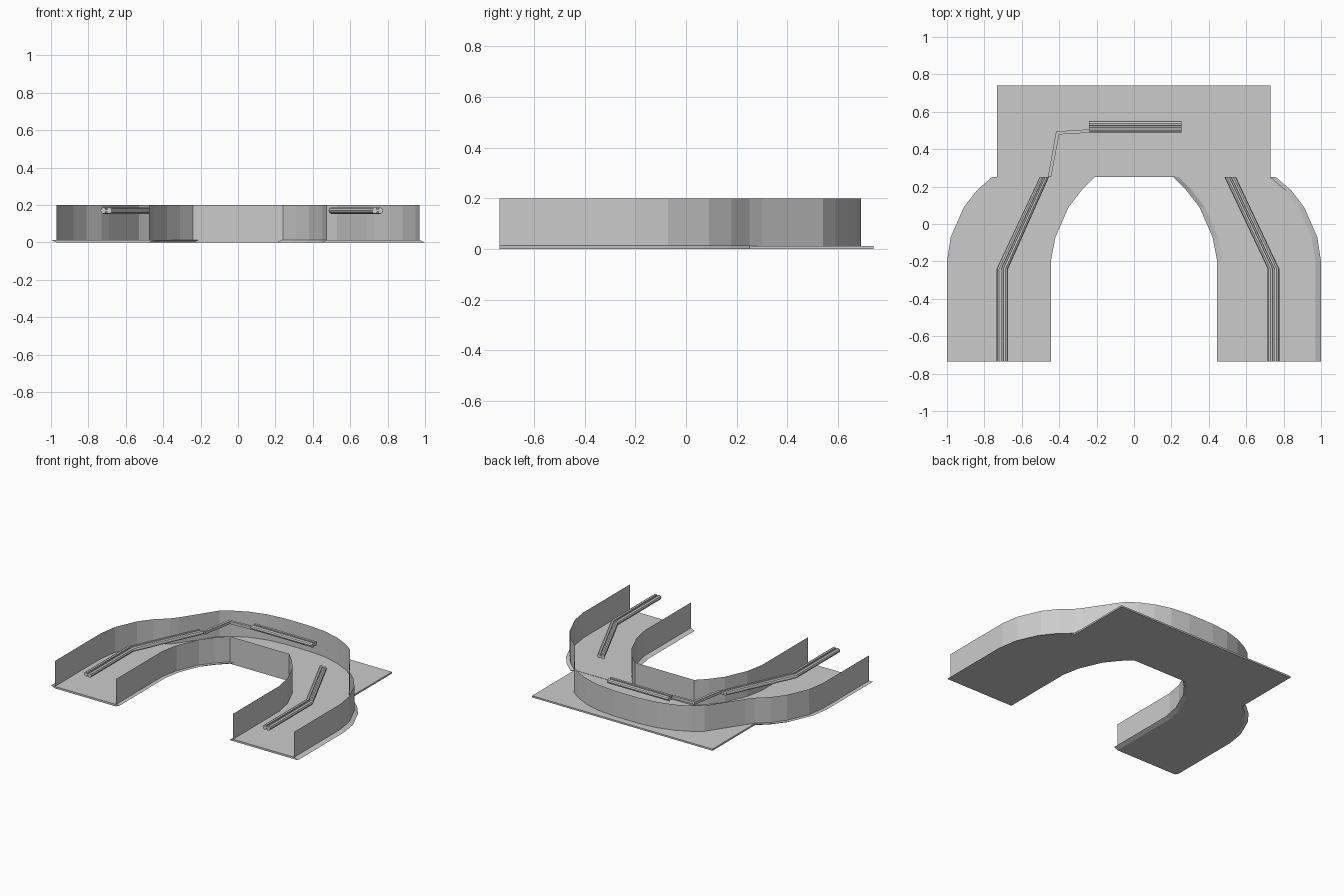
import bpy, bmesh, math

if "Cube" in bpy.data.objects:
    bpy.data.objects.remove(bpy.data.objects["Cube"])

grey = bpy.data.materials.new("light_grey")
grey.diffuse_color = (0.6, 0.6, 0.6, 1)
grey.use_nodes = True
grey.node_tree.nodes["Principled BSDF"].inputs["Base Color"].default_value = grey.diffuse_color


def finish(name, bm, closed=True):
    if closed:
        bmesh.ops.recalc_face_normals(bm, faces=bm.faces)
    me = bpy.data.meshes.new(name)
    bm.to_mesh(me)
    bm.free()
    me.materials.append(grey)
    ob = bpy.data.objects.new(name, me)
    bpy.context.collection.objects.link(ob)
    return ob


def slab(name, bottom, top, z0, z1):
    """Slab between two outlines with the same number of points."""
    bm = bmesh.new()
    lo = [bm.verts.new((x, y, z0)) for x, y in bottom]
    hi = [bm.verts.new((x, y, z1)) for x, y in top]
    bm.faces.new(lo[::-1])
    bm.faces.new(hi)
    n = len(lo)
    for i in range(n):
        j = (i + 1) % n
        bm.faces.new((lo[i], lo[j], hi[j], hi[i]))
    finish(name, bm)


def wall(name, path, z0=0.012, z1=0.2):
    """Thin upright sheet along a path."""
    bm = bmesh.new()
    cols = [(bm.verts.new((x, y, z0)), bm.verts.new((x, y, z1))) for x, y in path]
    for a, b in zip(cols, cols[1:]):
        bm.faces.new((a[0], b[0], b[1], a[1]))
    finish(name, bm, closed=False)


def sweep(name, path, profile):
    """Sweep (offset, z) profile; each path point is (x, y, offset dir x, dir y)."""
    bm = bmesh.new()
    rings = [[bm.verts.new((x + dx * o, y + dy * o, z)) for o, z in profile]
             for x, y, dx, dy in path]
    n = len(profile)
    for a, b in zip(rings, rings[1:]):
        for i in range(n):
            j = (i + 1) % n
            bm.faces.new((a[i], a[j], b[j], b[i]))
    bm.faces.new(rings[0])
    bm.faces.new(rings[-1])
    finish(name, bm)


# curves shared by floor and walls (right side, front to back)
outer = [(0.97, -0.735), (0.97, -0.2), (0.95, -0.07), (0.88, 0.09), (0.81, 0.18), (0.73, 0.25)]
inner = [(0.475, -0.735), (0.475, -0.2), (0.45, -0.07), (0.38, 0.09), (0.31, 0.18), (0.24, 0.25)]
back = [(0.69, 0.30), (0.65, 0.36), (0.53, 0.54), (0.46, 0.59), (0.36, 0.64), (0.24, 0.675), (0.1, 0.69)]


def mirror(path):
    return [(-x, y) for x, y in reversed(path)]


# leg floors: wide face below on the right, above on the left
wide = [(x + 0.03, y) for x, y in outer] + [(x - 0.03, y) for x, y in reversed(inner)]
narrow = outer + inner[::-1]
slab("right_leg_floor", wide, narrow, 0, 0.014)
slab("left_leg_floor", mirror(narrow), mirror(wide), 0, 0.014)

# back floor in three panels
for name, x0, x1 in (("left_back_floor", -0.733, -0.225),
                     ("middle_back_floor", -0.225, 0.225),
                     ("right_back_floor", 0.225, 0.73)):
    rect = [(x0, 0.25), (x1, 0.25), (x1, 0.74), (x0, 0.74)]
    slab(name, rect, rect, 0, 0.012)

# walls
side = outer + back
wall("outer_wall", side + mirror(side))
wall("inner_wall", inner + mirror(inner))

# twin rails: two round bars joined by a narrow web
zc, r, c = 0.17, 0.017, 0.014
half = [(c + r * math.cos(math.radians(a)), zc + r * math.sin(math.radians(a)))
        for a in (-120, -80, -40, 0, 40, 80, 120)]
rail = [(0.004, zc - 0.006)] + half + [(0.004, zc + 0.006)]
rail = rail + [(-o, z) for o, z in reversed(rail)]
sweep("left_rail", [(-0.704, -0.735, 1, 0), (-0.704, -0.24, 1, 0), (-0.48, 0.25, 0.8, 0)], rail)
sweep("right_rail", [(0.746, -0.735, 1, 0), (0.746, -0.24, 1, 0), (0.515, 0.25, 1, 0)], rail)
sweep("back_rail", [(-0.24, 0.52, 0, 1), (0.255, 0.52, 0, 1)], rail)

# thin bar linking the left and back rails
bar = [(-0.009, 0.16), (0.009, 0.16), (0.009, 0.18), (-0.009, 0.18)]
sweep("rail_link", [(-0.452, 0.25, 1, 0), (-0.408, 0.487, 0.9, -0.9), (-0.24, 0.497, 0, -1)], bar)
